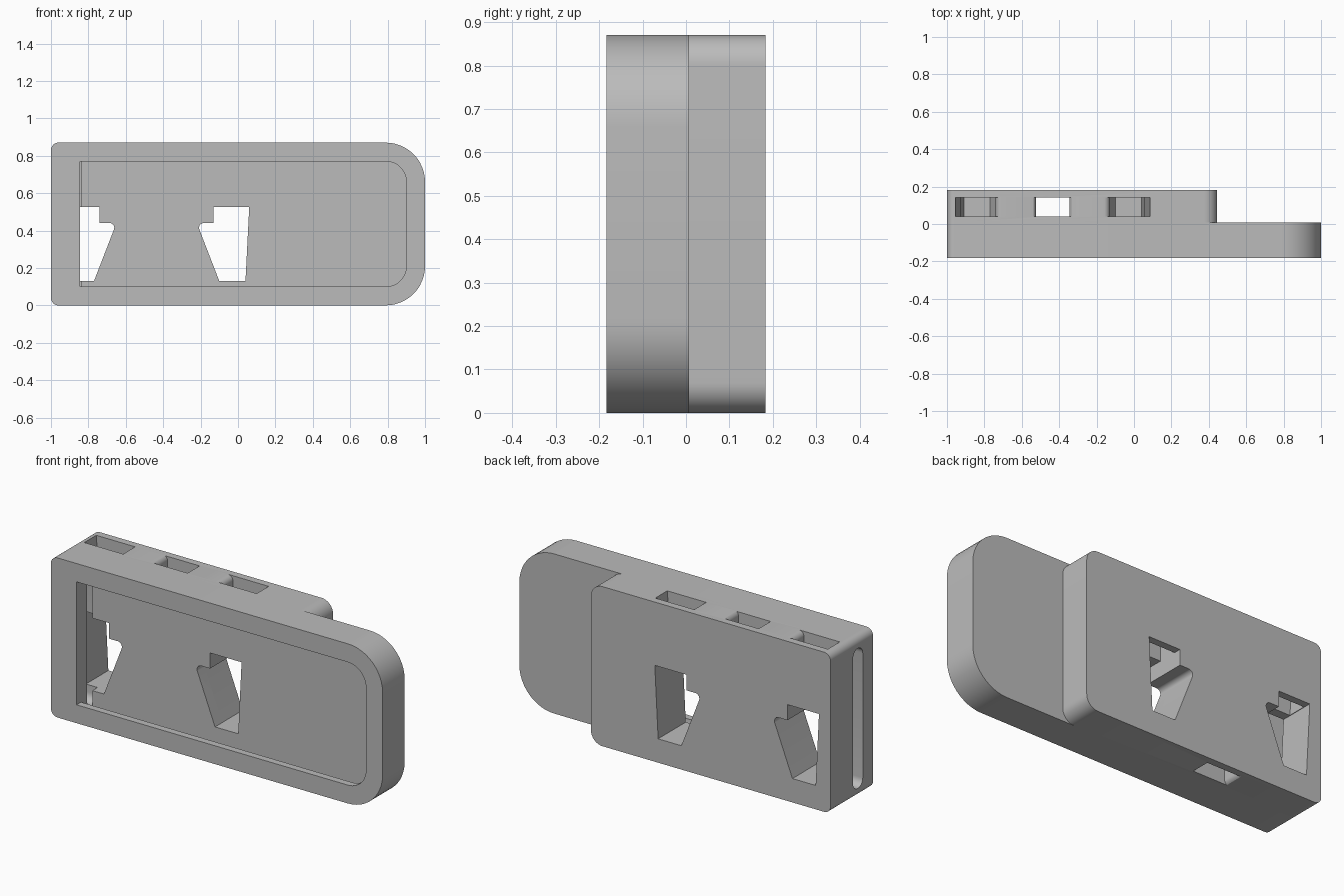
import bpy, bmesh, math

cube = bpy.data.objects.get("Cube")
if cube:
    bpy.data.objects.remove(cube, do_unlink=True)

grey = bpy.data.materials.new("plain grey")
grey.use_nodes = True
colour = (0.5, 0.5, 0.5, 1)
grey.diffuse_color = colour
grey.node_tree.nodes["Principled BSDF"].inputs["Base Color"].default_value = colour


def rounded(corners, steps=12):
    """Outline from counter-clockwise (x, z, radius) corners of any polygon."""
    pts = []
    n = len(corners)
    for i, (x, z, r) in enumerate(corners):
        if r == 0:
            pts.append((x, z))
            continue
        px, pz, _ = corners[i - 1]
        nx, nz, _ = corners[(i + 1) % n]
        a = math.atan2(pz - z, px - x)
        b = math.atan2(nz - z, nx - x)
        turn = (b - a + math.pi) % (2 * math.pi) - math.pi
        half = abs(turn) / 2
        mid = a + turn / 2
        cx = x + math.cos(mid) * r / math.sin(half)
        cz = z + math.sin(mid) * r / math.sin(half)
        sweep = math.pi - 2 * half
        sign = 1 if turn < 0 else -1
        start = mid + math.pi - sign * sweep / 2
        for k in range(steps + 1):
            t = start + sign * sweep * k / steps
            pts.append((cx + r * math.cos(t), cz + r * math.sin(t)))
    return pts


def box(x0, x1, z0, z1, r_low_x, r_high_x):
    return rounded([(x0, z0, r_low_x), (x1, z0, r_high_x),
                    (x1, z1, r_high_x), (x0, z1, r_low_x)])


def loft(name, layers):
    """Solid through a list of (y, x-z outline) layers with equal point counts."""
    bm = bmesh.new()
    rings = [[bm.verts.new((x, y, z)) for x, z in pts] for y, pts in layers]
    bm.faces.new(rings[0])
    bm.faces.new(rings[-1])
    for a, b in zip(rings, rings[1:]):
        for i in range(len(a)):
            bm.faces.new((a[i - 1], a[i], b[i], b[i - 1]))
    bmesh.ops.recalc_face_normals(bm, faces=bm.faces)
    mesh = bpy.data.meshes.new(name)
    bm.to_mesh(mesh)
    bm.free()
    mesh.materials.append(grey)
    obj = bpy.data.objects.new(name, mesh)
    bpy.context.collection.objects.link(obj)
    return obj


def cut(target, layers):
    cutter = loft("cutter", layers)
    cutter.hide_render = True
    mod = target.modifiers.new("cut", "BOOLEAN")
    mod.operation = "DIFFERENCE"
    mod.solver = "EXACT"
    mod.object = cutter
    bpy.context.view_layer.objects.active = target
    bpy.ops.object.modifier_apply(modifier=mod.name)
    bpy.data.objects.remove(cutter, do_unlink=True)


def straight(outline, y0, y1):
    return [(y0, outline), (y1, outline)]


MIRROR = -0.87   # twice the x position of the symmetry line of the holes


def mirrored(outline):
    return [(MIRROR - x, z) for x, z in reversed(outline)]


# Main bodies
frame = loft("front_frame", straight(box(-1, 1, 0, 0.87, 0.04, 0.21), -0.183, 0.007))
block = loft("rear_block", straight(box(-1, 0.445, 0, 0.87, 0.04, 0.07), 0.007, 0.183))


# Window whose walls swell behind the lip into a quarter-round groove
def window(grow):
    return box(-0.845, 0.90 + grow, 0.10 - grow, 0.77 + grow, 0, 0.11 + grow)


FLOOR, GROOVE = -0.055, 0.09
angles = [k * math.pi / 20 for k in range(11)]
cut(frame, [(-0.3, window(0))] + [(FLOOR - GROOVE * math.cos(t), window(GROOVE * math.sin(t)))
                                  for t in angles])

# Round-ended slot through the end wall
END = 0.042
cut(frame, [(-0.052 - END * math.cos(t), box(-1.2, -0.84, 0.09 - END * math.sin(t),
                                             0.77 + END * math.sin(t), 0, 0))
            for t in [k * math.pi / 12 for k in range(13)]])

# Pair of mirrored buckle holes through the back
hole = rounded([(-0.10, 0.13, 0), (0.04, 0.13, 0), (0.06, 0.525, 0),
                (-0.13, 0.525, 0), (-0.13, 0.44, 0), (-0.22, 0.44, 0.025)])
for outline in (hole, mirrored(hole)):
    cut(frame, straight(outline, -0.08, 0.1))
    cut(block, straight(outline, -0.1, 0.3))

# Strap slots from the top into each hole, with a rounded lead-in
lead = [(-0.16 + 0.03 * math.cos(t), 0.84 + 0.03 * math.sin(t))
        for t in [k * math.pi / 16 for k in range(8, -1, -1)]]
slot = [(0.055, 0.50), (0.085, 0.87), (0.085, 0.95), (-0.16, 0.95)] + lead + [(-0.13, 0.50)]
for outline in (slot, mirrored(slot)):
    cut(block, straight(outline, 0.04, 0.143))


# Middle slot running from top to bottom, flared at its ends
def flare(cx, cz, a0, a1):
    return [(cx + 0.03 * math.cos(a0 + (a1 - a0) * k / 8),
             cz + 0.03 * math.sin(a0 + (a1 - a0) * k / 8)) for k in range(9)]


q = math.pi / 2
middle = ([(-0.55, -0.1), (-0.32, -0.1)] + flare(-0.315, 0.025, 3 * q, 2 * q)
          + flare(-0.315, 0.845, 2 * q, q) + [(-0.32, 0.95), (-0.55, 0.95)]
          + flare(-0.555, 0.845, q, 0) + flare(-0.555, 0.025, 0, -q))
cut(block, straight(middle, 0.04, 0.143))

# Smooth the rounded corners, keep hard edges
for obj in (frame, block):
    bpy.ops.object.select_all(action="DESELECT")
    obj.select_set(True)
    bpy.context.view_layer.objects.active = obj
    bpy.ops.object.shade_smooth_by_angle(angle=math.radians(30))
